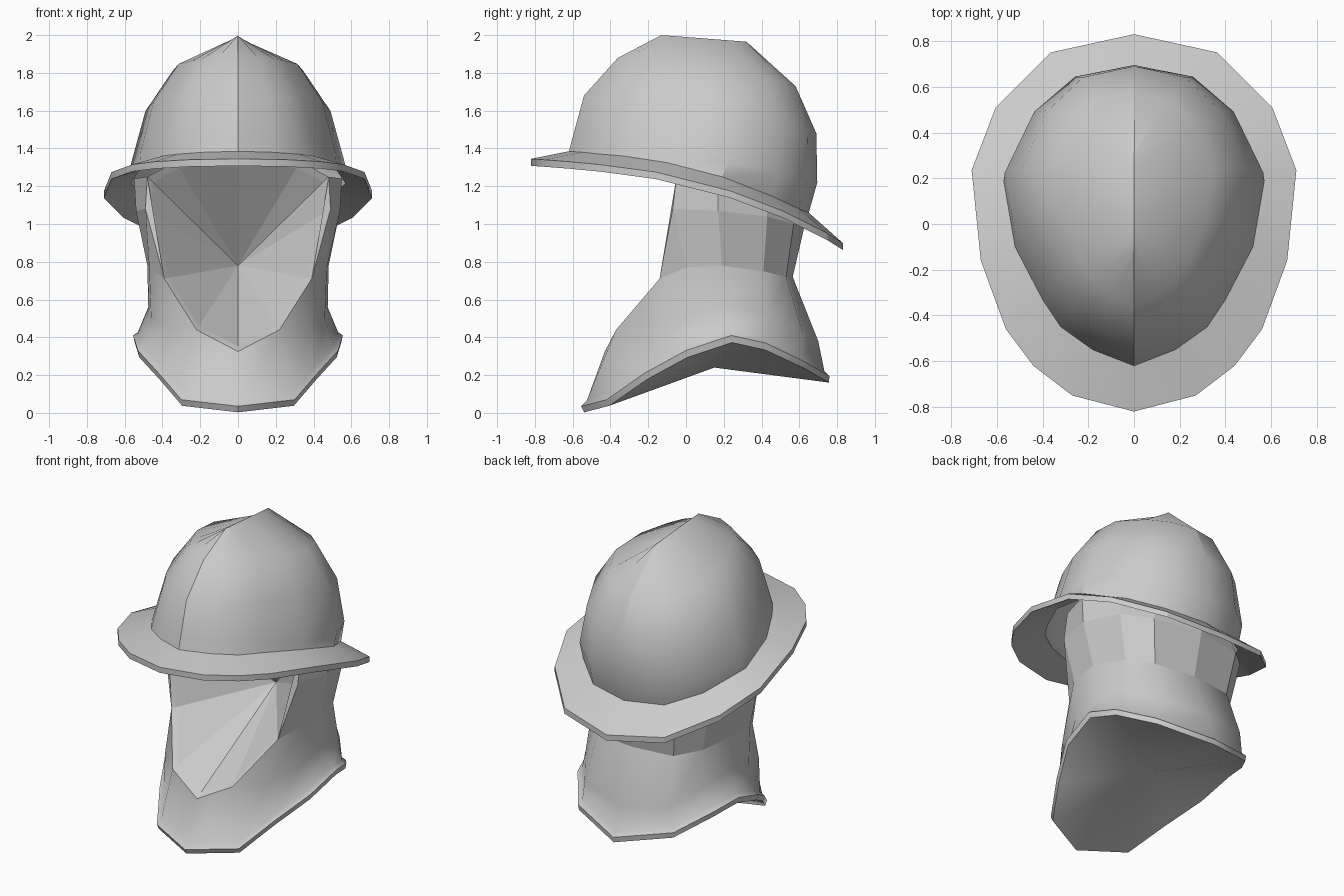
import bpy, bmesh, math
from mathutils import Vector

old = bpy.data.objects.get("Cube")
if old:
    bpy.data.objects.remove(old, do_unlink=True)

steel = bpy.data.materials.new("grey")
steel.use_nodes = True
GREY = (0.6, 0.6, 0.6, 1)
steel.diffuse_color = GREY
steel.node_tree.nodes["Principled BSDF"].inputs["Base Color"].default_value = GREY


def mirrored(half):
    """Closed ring from a half outline running front centre to back centre on +x."""
    return half + [(-x, y, z) for x, y, z in half[-2:0:-1]]


def add_face(bm, points):
    unique = []
    for p in points:
        if all((Vector(p) - Vector(q)).length > 1e-4 for q in unique):
            unique.append(p)
    if len(unique) > 2:
        bm.faces.new([bm.verts.new(p) for p in unique])


def loft(bm, halves, closed=False):
    rings = [mirrored(h) for h in halves]
    pairs = list(zip(rings, rings[1:]))
    if closed:
        pairs.append((rings[-1], rings[0]))
    for low, high in pairs:
        n = len(low)
        for i in range(n):
            j = (i + 1) % n
            add_face(bm, [low[i], low[j], high[j], high[i]])


def fan(bm, half, centre):
    ring = mirrored(half)
    for i, p in enumerate(ring):
        add_face(bm, [p, ring[(i + 1) % len(ring)], centre])


def scaled(half, s, centre, shift):
    c, d = Vector(centre), Vector(shift)
    return [tuple(c + (Vector(p) - c) * s + d) for p in half]


def finish(name, bm, angle):
    bmesh.ops.remove_doubles(bm, verts=bm.verts[:], dist=0.0005)
    bmesh.ops.recalc_face_normals(bm, faces=bm.faces[:])
    mesh = bpy.data.meshes.new(name)
    bm.to_mesh(mesh)
    bm.free()
    mesh.materials.append(steel)
    ob = bpy.data.objects.new(name, mesh)
    bpy.context.collection.objects.link(ob)
    bpy.ops.object.select_all(action='DESELECT')
    ob.select_set(True)
    bpy.context.view_layer.objects.active = ob
    bpy.ops.object.shade_smooth_by_angle(angle=math.radians(angle))
    return ob


# Skull base, where the bowl meets the brim
base = [(0, -.62, 1.385), (.18, -.55, 1.38), (.32, -.45, 1.37), (.4, -.33, 1.36),
        (.52, -.1, 1.325), (.57, .19, 1.25), (.44, .45, 1.15), (.26, .6, 1.08), (0, .65, 1.06)]

# Bowl: rings shrink and rise until they collapse onto the crown ridge
# each ring: half width, front y, front z, back y, back z, extra height at the sides
RINGS = [(.565, -.6, 1.46, .695, 1.22, .02), (.49, -.54, 1.68, .69, 1.48, .05),
         (.345, -.36, 1.88, .58, 1.73, .03), (0, -.13, 2, .32, 1.965, 0)]
rows = [base]
for w, fy, fz, by, bz, lift in RINGS:
    row = []
    for x, y, z in base:
        t = (y - base[0][1]) / (base[-1][1] - base[0][1])
        row.append((x / .57 * w, fy + (by - fy) * t,
                    fz + (bz - fz) * t + lift * math.sin(math.pi * t)))
    rows.append(row)
bm = bmesh.new()
loft(bm, rows)
bowl = finish("helmet_bowl", bm, 35)
# keep the ridge crisp
for e in bowl.data.edges:
    if all(abs(bowl.data.vertices[v].co.x) < 1e-4 and bowl.data.vertices[v].co.z > 1.3
           for v in e.vertices):
        e.use_edge_sharp = True

# Brim: thin sloping plate that drops towards the back
outer = [(0, -.82, 1.345), (.27, -.75, 1.34), (.44, -.62, 1.33), (.56, -.46, 1.315),
         (.67, -.16, 1.275), (.71, .235, 1.175), (.605, .51, 1.07), (.365, .75, .95), (0, .83, .9)]
down = (0, 0, -.037)
bm = bmesh.new()
loft(bm, [base, outer, scaled(outer, 1, (0, 0, 0), down), scaled(base, 1, (0, 0, 0), down)],
     closed=True)
finish("helmet_brim", bm, 30)

# Coif: neck cloth rows from hem to helmet; front columns stop at the face opening
hem = [(0, -.555, .035), (.3, -.42, .07), (.42, -.22, .21), (.53, 0, .33),
       (.555, .24, .41), (.5, .42, .37), (.35, .63, .27), (0, .76, .195)]
low = [(0, -.43, .325), (.22, -.37, .44), (.38, -.22, .45), (.46, 0, .5),
       (.475, .2, .56), (.44, .42, .53), (.31, .62, .42), (0, .7, .38)]
mid = low[:2] + [(.39, -.14, .71), (.47, 0, .77), (.48, .19, .78),
                 (.41, .41, .75), (.28, .53, .72), (0, .565, .72)]
high = mid[:3] + [(.49, -.07, 1.08), (.54, .17, 1.07), (.47, .43, 1.04),
                  (.32, .57, 1.0), (0, .63, 1.0)]
top = high[:3] + [(.48, -.05, 1.25), (.55, .17, 1.24), (.43, .4, 1.18),
                  (.27, .55, 1.13), (0, .62, 1.12)]
middle = (0, .15, .24)
hem_inner = scaled(hem, .955, middle, (0, 0, .025))
hem_under = scaled(hem, .985, middle, (0, .005, -.035))
bm = bmesh.new()
loft(bm, [hem_under, hem, hem_inner, low, mid, high, top])
fan(bm, hem_under, middle)

# Turned edge of the face opening
rim = low[:2] + [mid[2], high[3], top[3], (.33, -.04, 1.33), (0, -.03, 1.36)]
rim_inner = scaled(rim, .94, (0, 0, .78), (0, .02, 0))
loft(bm, [rim, rim_inner])
coif = finish("coif", bm, 48)
# the neck is faceted, the cape below it is smooth
for p in coif.data.polygons:
    if min(coif.data.vertices[v].co.z for v in p.vertices) > .6:
        p.use_smooth = False

# Deep faceted hollow behind the opening
bm = bmesh.new()
fan(bm, rim_inner, (0, .4, .78))
finish("face_hollow", bm, 5)
